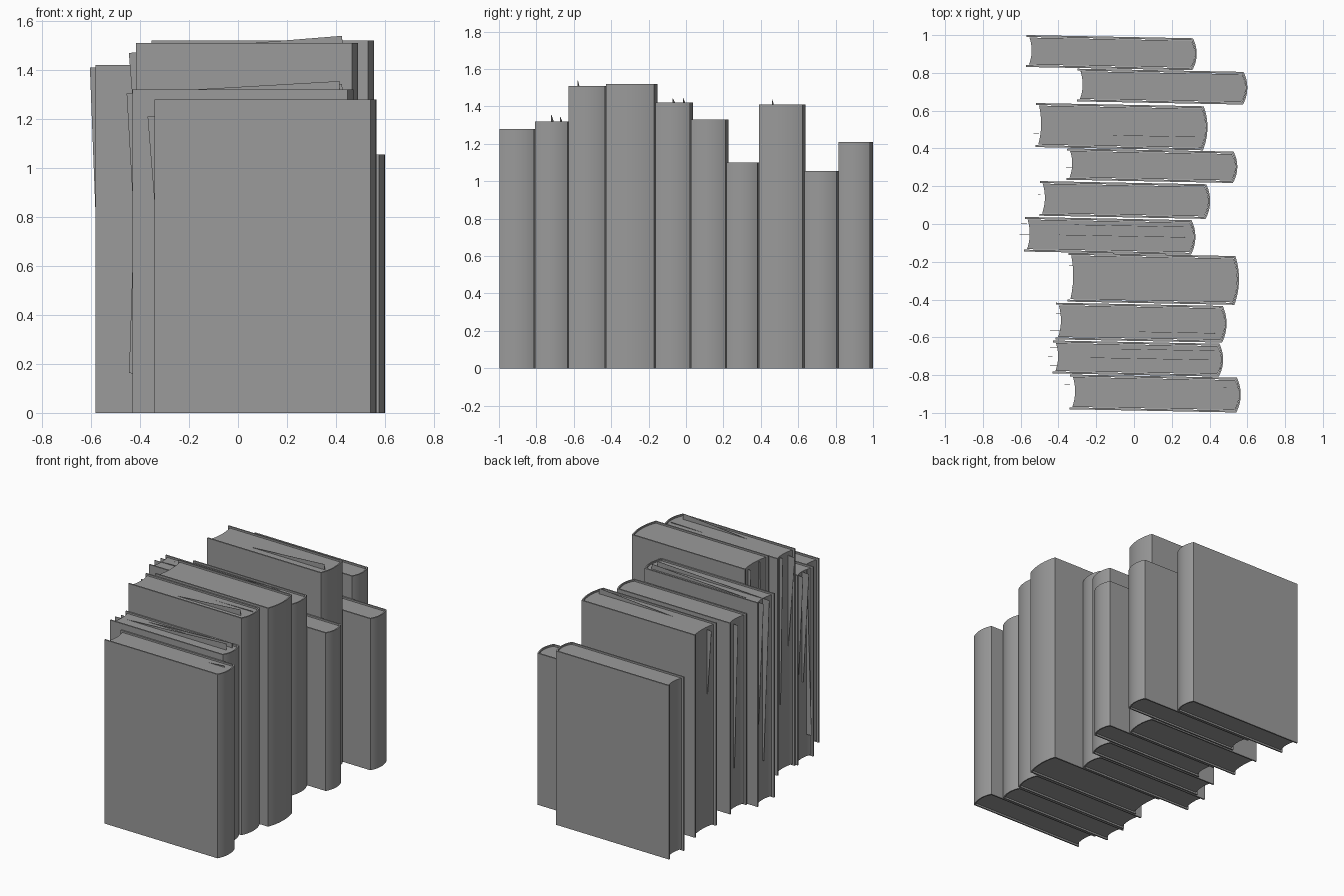
import bpy, bmesh
from math import sin, cos, radians
from mathutils import Matrix

if "Cube" in bpy.data.objects:
    bpy.data.objects.remove(bpy.data.objects["Cube"])

TILT = radians(-1.1)      # every book is turned slightly
BOARD, BULGE = 0.010, 0.022

grey = bpy.data.materials.new("dark_grey")
grey.diffuse_color = (0.325, 0.325, 0.325, 1)
grey.use_nodes = True
grey.node_tree.nodes["Principled BSDF"].inputs["Base Color"].default_value = grey.diffuse_color


def arc(x, half, bulge, n=14):
    """Points of a shallow arc from (x,-half) to (x,half), bulging to +x."""
    r = (half * half + bulge * bulge) / (2 * bulge)
    pts = []
    for i in range(n + 1):
        y = -half + 2 * half * i / n
        pts.append((x + bulge - r + (r * r - y * y) ** 0.5, y))
    return pts


def prism(name, profile, z0, z1, matrix):
    """Extrude a closed xy profile from z0 to z1."""
    bm = bmesh.new()
    face = bm.faces.new([bm.verts.new((x, y, z0)) for x, y in profile])
    ext = bmesh.ops.extrude_face_region(bm, geom=[face])
    top = [v for v in ext["geom"] if isinstance(v, bmesh.types.BMVert)]
    bmesh.ops.translate(bm, verts=top, vec=(0, 0, z1 - z0))
    bmesh.ops.recalc_face_normals(bm, faces=bm.faces)
    return finish(name, bm, matrix)


def finish(name, bm, matrix):
    me = bpy.data.meshes.new(name)
    bm.to_mesh(me)
    bm.free()
    me.materials.append(grey)
    ob = bpy.data.objects.new(name, me)
    ob.matrix_world = matrix
    bpy.context.collection.objects.link(ob)
    bpy.ops.object.select_all(action='DESELECT')
    ob.select_set(True)
    bpy.context.view_layer.objects.active = ob
    bpy.ops.object.shade_smooth_by_angle(angle=radians(30))
    return ob


def loose_sheet(name, matrix, x, y, z, angle, w, h):
    """Thin crooked page hung from its top left corner."""
    bm = bmesh.new()
    bmesh.ops.create_cube(bm, size=1)
    bmesh.ops.translate(bm, verts=bm.verts, vec=(0.5, 0, -0.5))
    bmesh.ops.scale(bm, verts=bm.verts, vec=(w, 0.002, h))
    turn = Matrix.Rotation(radians(-angle), 4, 'Y')
    finish(name, bm, matrix @ Matrix.Translation((x, y, z)) @ turn)


# books: x start, x end, y start, y end (at the spine), height
books = [
    (-0.34, 0.565, -1.00, -0.812, 1.28),
    (-0.43, 0.472, -0.81, -0.632, 1.32),
    (-0.415, 0.490, -0.63, -0.432, 1.51),
    (-0.35, 0.556, -0.43, -0.168, 1.52),
    (-0.58, 0.325, -0.165, 0.022, 1.42),
    (-0.50, 0.403, 0.025, 0.212, 1.33),
    (-0.355, 0.547, 0.215, 0.385, 1.10),
    (-0.52, 0.389, 0.388, 0.625, 1.41),
    (-0.30, 0.60, 0.63, 0.807, 1.055),
    (-0.57, 0.332, 0.812, 0.985, 1.21),
]
# loose sheets: book, y as a share of thickness, corner x, corner z, angle
sheets = [
    (1, 0.2, -0.370, 1.21, 4.6),
    (2, 0.0, -0.455, 1.305, 3.3), (2, 0.28, -0.445, 1.30, 2.8),
    (2, -0.25, -0.408, 1.31, -1.8),
    (3, -0.25, -0.445, 1.47, 4.6), (3, 0.2, -0.415, 1.49, 1.0),
    (4, 0.25, -0.35, 1.49, 1.2), (4, -0.2, -0.335, 1.50, -0.8),
    (5, 0.0, -0.605, 1.41, 2.2), (5, 0.3, -0.60, 1.405, 2.6),
    (6, 0.1, -0.51, 1.29, 1.6),
    (7, -0.1, -0.36, 1.07, 1.2),
    (8, -0.2, -0.53, 1.38, 3.8),
]

for n, (xa, xb, ya, yb, height) in enumerate(books, 1):
    length, half = xb - xa, (yb - ya) / 2 - 0.002
    left, hinge = -length / 2, length / 2 - BULGE
    place = (Matrix.Translation(((xa + xb) / 2, (ya + yb) / 2 + 0.0085, 0))
             @ Matrix.Rotation(TILT, 4, 'Z'))
    inner = half - BOARD

    # cover: two boards joined by a rounded spine
    outside = [(left, -half)] + arc(hinge, half, BULGE) + [(left, half)]
    inside = [(left, -inner)] + arc(hinge - 0.008, inner, BULGE) + [(left, inner)]
    prism(f"book_{n}_cover", outside + inside[::-1], 0, height, place)

    # page block: round at the spine, hollow at the fore edge
    ph = inner - 0.003
    pages = arc(hinge - 0.009, ph, BULGE) + arc(left + 0.015, ph, 0.013)[::-1]
    prism(f"book_{n}_pages", pages, 0.010, height - 0.010, place)

    # crooked pages, cut short enough to stay behind the spine
    for k, (b, share, x, z, ang) in enumerate(s for s in sheets if s[0] == n):
        a, lx, w, h = radians(ang), x - (xa + xb) / 2, length * 0.965, height * 0.87
        if a > 0:
            h = min(h, (hinge + 0.008 - lx - w * cos(a)) / sin(a))
        loose_sheet(f"book_{n}_loose_page_{k + 1}", place, lx,
                    share * 2 * half, z, ang, w, h)
